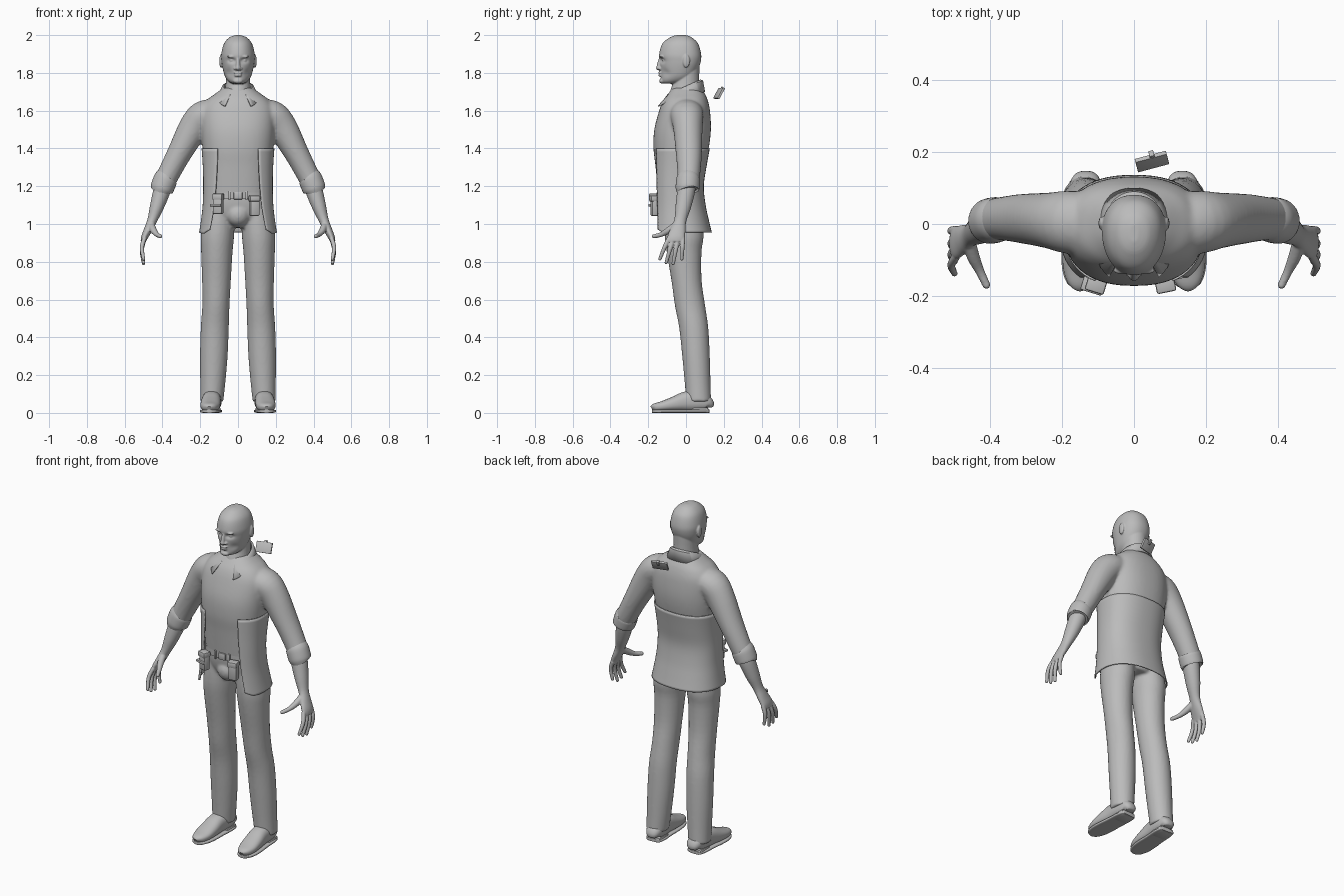
import bpy, bmesh, math
from mathutils import Vector, Matrix

cube = bpy.data.objects.get("Cube")
if cube:
    bpy.data.objects.remove(cube, do_unlink=True)

grey = bpy.data.materials.new("plain grey")
grey.use_nodes = True
grey.diffuse_color = (0.5, 0.5, 0.5, 1)
grey.node_tree.nodes["Principled BSDF"].inputs["Base Color"].default_value = (0.5, 0.5, 0.5, 1)

X, Y, Z = Vector((1, 0, 0)), Vector((0, 1, 0)), Vector((0, 0, 1))


def spline(pts, k=4):
    """Smooth rows of numbers with a curve passing through each one."""
    rows = [pts[0], *pts, pts[-1]]
    out = []
    for a, b, c, d in zip(rows, rows[1:], rows[2:], rows[3:]):
        for i in range(k):
            t = i / k
            out.append([0.5 * (2 * q + (r - p) * t + (2 * p - 5 * q + 4 * r - s) * t * t
                               + (3 * q - p - 3 * r + s) * t ** 3) for p, q, r, s in zip(a, b, c, d)])
    return out + [list(pts[-1])]


def oval(angle, power):
    c, s = math.cos(angle), math.sin(angle)
    return (math.copysign(abs(c) ** (2 / power), c), math.copysign(abs(s) ** (2 / power), s))


def tube(bm, pts, hint=Y, level=False, n=32, power=2.0, taper=0.0, k=4):
    """Closed loft through (x, y, z, half width along hint, other half width)."""
    rows = spline(pts, k)
    rings = []
    for i, (x, y, z, a, b) in enumerate(rows):
        ahead, behind = rows[min(i + 1, len(rows) - 1)], rows[max(i - 1, 0)]
        t = Z if level else (Vector(ahead[:3]) - Vector(behind[:3])).normalized()
        v = t.cross(hint).normalized()
        u = v.cross(t)
        ring = []
        for j in range(n):
            c, s = oval(math.tau * j / n, power)
            ring.append(bm.verts.new(Vector((x, y, z)) + u * a * c * (1 + taper * s) + v * b * s))
        rings.append(ring)
    for p, q in zip(rings, rings[1:]):
        for j in range(n):
            bm.faces.new((p[j], p[(j + 1) % n], q[(j + 1) % n], q[j]))
    bm.faces.new(rings[0][::-1])
    bm.faces.new(rings[-1])


def slices(rows):
    """Turn (z, half width, front y, back y) into level rings."""
    return [(0, (f + b) / 2, z, w, (b - f) / 2) for z, w, f, b in rows]


def blob(bm, centre, radii):
    m = Matrix.Translation(centre) @ Matrix.Diagonal((*radii, 1))
    bmesh.ops.create_uvsphere(bm, u_segments=20, v_segments=12, radius=1, matrix=m)


def finish(name, bm, voxel=0.0, relax=4, thickness=0.0):
    bmesh.ops.recalc_face_normals(bm, faces=bm.faces)
    mesh = bpy.data.meshes.new(name)
    bm.to_mesh(mesh)
    bm.free()
    mesh.materials.append(grey)
    ob = bpy.data.objects.new(name, mesh)
    bpy.context.collection.objects.link(ob)
    bpy.ops.object.select_all(action='DESELECT')
    ob.select_set(True)
    bpy.context.view_layer.objects.active = ob
    bpy.ops.object.shade_smooth_by_angle(angle=math.radians(40))
    if voxel:
        mod = ob.modifiers.new("blend", 'REMESH')
        mod.mode, mod.voxel_size, mod.use_smooth_shade = 'VOXEL', voxel, True
        mod = ob.modifiers.new("relax", 'SMOOTH')
        mod.factor, mod.iterations = 0.5, relax
    if thickness:
        mod = ob.modifiers.new("cloth", 'SOLIDIFY')
        mod.thickness, mod.offset = thickness, 0
    return ob


def box(name, centre, size, rot=(0, 0, 0), bevel=0.004):
    bm = bmesh.new()
    bmesh.ops.create_cube(bm, size=1, matrix=Matrix.Diagonal((*size, 1)))
    bmesh.ops.bevel(bm, geom=bm.edges[:], offset=bevel, segments=2, affect='EDGES', profile=0.5)
    ob = finish(name, bm)
    ob.location, ob.rotation_euler = centre, rot


def strip(name, rows, thickness):
    """Open sheet from rows of points."""
    bm = bmesh.new()
    grid = [[bm.verts.new(p) for p in row] for row in rows]
    for p, q in zip(grid, grid[1:]):
        for j in range(len(p) - 1):
            bm.faces.new((p[j], p[j + 1], q[j + 1], q[j]))
    finish(name, bm, thickness=thickness)


# Head, face and neck
bm = bmesh.new()
tube(bm, slices([(2.0, .012, -.05, 0), (1.988, .045, -.085, .03), (1.955, .074, -.125, .064),
                 (1.90, .088, -.142, .08), (1.86, .087, -.139, .078), (1.82, .08, -.135, .064),
                 (1.78, .068, -.133, .04), (1.755, .05, -.132, 0), (1.743, .028, -.12, -.05)]),
     X, True, 56, 2.15, .08, 6)
for v in bm.verts:                                   # eye sockets and cheeks
    if v.co.y < -.06:
        for depth, cx, cz, rx, rz in ((.016, .033, 1.866, .02, .012), (.009, .05, 1.80, .018, .02)):
            v.co.y += depth * math.exp(-((abs(v.co.x) - cx) / rx) ** 2 - ((v.co.z - cz) / rz) ** 2)
tube(bm, [(0, .01, 1.85, .064, .062), (0, .002, 1.76, .064, .068), (0, -.005, 1.70, .07, .08),
          (0, -.01, 1.64, .085, .09)], X, True)
tube(bm, [(0, -.134, 1.882, .009, .007), (0, -.141, 1.85, .010, .011), (0, -.147, 1.822, .014, .011)], X)
blob(bm, (0, -.145, 1.826), (.013, .014, .012))
blob(bm, (0, -.135, 1.801), (.024, .012, .006))
blob(bm, (0, -.134, 1.787), (.021, .012, .007))
blob(bm, (0, -.126, 1.757), (.026, .016, .014))
for s in (1, -1):
    blob(bm, (s * .014, -.136, 1.823), (.009, .012, .008))
    blob(bm, (s * .032, -.129, 1.886), (.027, .011, .007))
    blob(bm, (s * .032, -.114, 1.866), (.014, .012, .008))
    blob(bm, (s * .09, .002, 1.862), (.009, .019, .035))
finish("head", bm, .004, 2)

# Jacket sections: height, half width, front, back
jacket = [(1.72, .08, -.07, .08), (1.69, .12, -.095, .10), (1.655, .165, -.12, .115), (1.60, .195, -.142, .127),
          (1.50, .196, -.168, .132), (1.40, .187, -.172, .12), (1.30, .18, -.172, .102),
          (1.20, .178, -.172, .088), (1.10, .181, -.174, .098), (1.02, .19, -.178, .115),
          (.955, .2, -.183, .131)]
shirt = [(1.31, .174, -.162, .095), (1.22, .166, -.153, .078), (1.14, .162, -.145, .075)]

# Upper jacket with sleeves
bm = bmesh.new()
tube(bm, slices(jacket[:6] + shirt), X, True, 48, 2.35)
for s in (1, -1):
    tube(bm, [(s * .10, 0, 1.60, .085, .06), (s * .18, .005, 1.575, .088, .08), (s * .235, .01, 1.51, .078, .079),
              (s * .31, .015, 1.375, .069, .065), (s * .365, .015, 1.27, .061, .059),
              (s * .403, .01, 1.195, .057, .056)])
finish("jacket_top", bm, .009, 6)

# Jacket skirt, open at the front
rows = []
for x, cy, z, a, b in spline(slices(jacket[5:])):
    gap = math.asin(min(.62 + (1.4 - z) * .5, .85) * .82)
    low = max(0, 1.1 - z) / .15
    row = []
    for j in range(49):
        t = gap + (math.tau - 2 * gap) * j / 48
        sx, sy = oval(t - math.pi / 2, 2.35)
        round_corner = .025 * low * max(0, 1 - min(j, 48 - j) / 3)
        row.append((sx * (a + .003), cy + sy * (b + .003), z - .012 * low * max(0, -sy) + round_corner))
    rows.append(row)
strip("jacket_skirt", rows, .006)

# Folded collar with pointed front ends
rows = []
for j in range(41):
    t = math.radians(28) + math.radians(304) * j / 40
    front = (1 + math.cos(t)) / 2
    sx, sy = math.sin(t), -math.cos(t)
    point = max(0, 1 - min(j, 40 - j) / 7)
    rows.append([(sx * .072, sy * .082 - .008, 1.67),
                 (sx * .076, sy * .086 - .008, 1.762 - .075 * front),
                 (sx * .084, sy * .096 - .008, 1.758 - .078 * front),
                 (sx * (.105 + .04 * point), -.01 + sy * (.108 + .05 * front), 1.70 - .05 * front - .03 * point)])
strip("collar", rows, .006)

# Trousers
leg = [(.095, -.02, 1.09, .075, .09), (.108, -.01, .95, .088, .103), (.112, -.01, .85, .083, .092),
       (.114, .003, .70, .076, .08), (.117, .021, .57, .072, .08), (.123, .041, .45, .074, .077),
       (.128, .053, .30, .073, .073), (.134, .062, .15, .066, .068), (.139, .067, .06, .061, .066)]
bm = bmesh.new()
tube(bm, slices([(1.17, .160, -.138, .075), (1.10, .165, -.135, .085), (1.04, .15, -.12, .09),
                 (.98, .08, -.085, .07)]), X, True, power=2.3)
blob(bm, (0, -.085, 1.05), (.065, .062, .065))
for s in (1, -1):
    tube(bm, [(s * x, *rest) for x, *rest in leg], X, True)
finish("trousers", bm, .008, 3)

for s, side in ((1, "left"), (-1, "right")):
    # Rolled cuff
    bm = bmesh.new()
    tube(bm, [(s * .379, .013, 1.245, .057, .056), (s * .383, .012, 1.238, .063, .063),
              (s * .403, .008, 1.188, .063, .062), (s * .406, .008, 1.18, .056, .055)])
    finish(side + "_cuff", bm)

    # Forearm and hand
    bm = bmesh.new()
    tube(bm, [(s * .385, .01, 1.24, .045, .045), (s * .405, 0, 1.17, .047, .045), (s * .43, -.015, 1.09, .041, .037),
              (s * .454, -.03, 1.02, .032, .026), (s * .476, -.042, .97, .04, .022),
              (s * .495, -.052, .93, .046, .018), (s * .503, -.053, .905, .04, .013)])
    for root, tip, end in ((-.09, -.138, .815), (-.066, -.105, .795), (-.041, -.068, .79), (-.016, -.022, .815)):
        mid = (root + tip) / 2
        tube(bm, [(s * .495, root, .925, .012, .012), (s * .509, mid, (.925 + end) / 2 + .005, .0115, .0115),
                  (s * .50, tip, end, .009, .009)], n=16)
        blob(bm, (s * .50, tip, end), (.009, .009, .009))
    tube(bm, [(s * .46, -.045, 1.0, .018, .018), (s * .448, -.09, .968, .018, .018),
              (s * .43, -.13, .945, .013, .013), (s * .412, -.168, .935, .011, .011)], hint=Z, n=16)
    blob(bm, (s * .411, -.170, .935), (.011, .011, .011))
    finish(side + "_hand", bm, .004, 3)

    # Shoe, sole and heel
    shoe = [(.122, .025, .04), (.115, .042, .075), (.07, .05, .11), (0, .05, .105), (-.06, .053, .08),
            (-.12, .05, .056), (-.165, .034, .042), (-.18, .012, .028)]
    for part, grow, top in (("_shoe", 0, None), ("_sole", .003, .018)):
        bm = bmesh.new()
        tube(bm, [(s * (.141 - y * .06), y, (top or h) / 2 + (.008 if not top else 0), w + grow, (top or h) / 2)
                  for y, w, h in shoe], X, power=4 if top else 2.4)
        finish(side + part, bm)
    box(side + "_heel", (s * .136, .075, .014), (.09, .09, .028), bevel=.01)

# Belt, buckle and loops
bm = bmesh.new()
tube(bm, slices([(1.168, .166, -.148, .08), (1.132, .167, -.147, .082)]), X, True, 48, 2.3)
finish("belt", bm)
box("buckle", (0, -.149, 1.15), (.045, .012, .04))
for x in (-.045, .045):
    box("belt_loop", (x, -.147, 1.15), (.012, .014, .048), bevel=.002)

# Belt pouches with flaps
for x, z, turn in ((-.105, 1.105, -.3), (.087, 1.095, .2)):
    box("pouch", (x, -.165, z), (.05, .04, .105), (0, 0, turn), .008)
    box("pouch_flap", (x, -.168, z + .04), (.055, .046, .032), (0, 0, turn), .006)
box("pouch_strap", (-.115, -.172, 1.10), (.062, .04, .014), (0, 0, -.3))

# Loose clip-on tag behind the shoulders
box("tag", (.05, .174, 1.69), (.09, .012, .06), (-.5, 0, .26), .001)
box("tag_clip", (.05, .19, 1.71), (.014, .018, .03), (-.5, 0, .26), .001)
